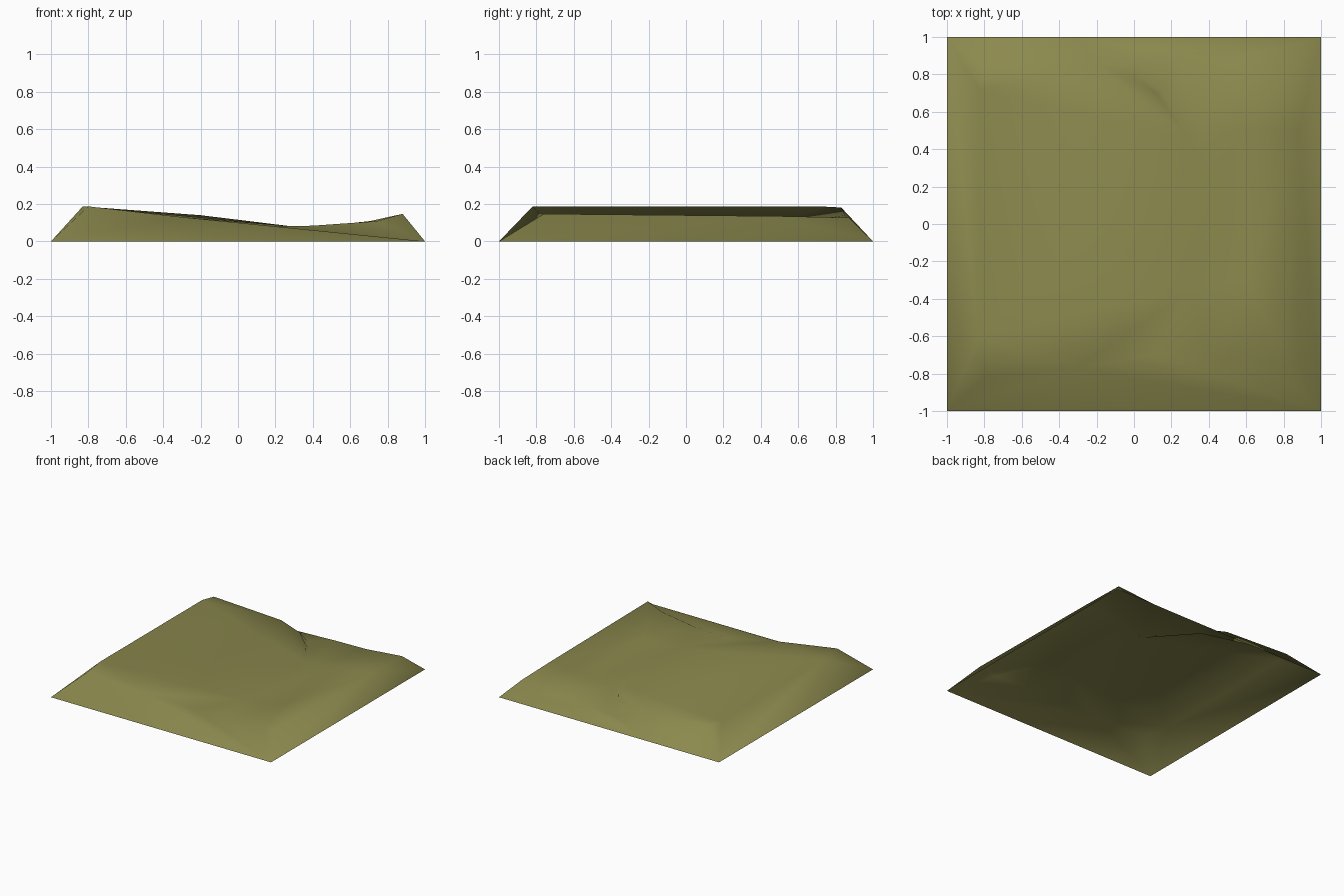
import bpy
import bmesh
from mathutils import Vector
from mathutils.geometry import delaunay_2d_cdt

if "Cube" in bpy.data.objects:
    bpy.data.objects.remove(bpy.data.objects["Cube"], do_unlink=True)

# Feature lines of the ground: outer rim, crests, spur, gully and valley floor
features = {
    "rim": [(-1, -1, 0), (1, -1, 0), (1, 1, 0), (-.31, 1, 0), (-1, 1, 0), (-1, -1, 0)],
    "front_crest": [(-.8, -.82, .187), (-.3, -.77, .13), (.1, -.7, .078),
                    (.4, -.7, .084), (.74, -.74, .108), (.88, -.76, .147)],
    "left_crest": [(.88, -.76, .147), (.88, .49, .135), (.88, .87, .127)],
    "right_crest": [(-.8, -.82, .187), (-.83, -.6, .187), (-.83, .72, .187),
                    (-.8, .83, .181)],
    "spur": [(-.8, .83, .181), (-.2, .85, .14), (0, .8, .112), (.12, .7, .092),
             (.3, .45, .079)],
    "gully": [(-.31, 1, 0), (.04, .84, .04), (.14, .72, .044), (.36, .47, .062)],
    "back_crest": [(.88, .87, .127), (.55, .88, .092), (.25, .9, .075)],
    "valley": [(.36, .47, .062), (.42, .25, .075), (.5, 0, .075), (.3, -.35, .08)],
    "bank": [(.58, .5, .088), (.6, -.3, .085), (.74, -.74, .108)],
}

# Merge shared points and collect the lines as triangulation constraints
points, edges, crease = [], [], set()
for name, line in features.items():
    ids = []
    for p in line:
        if p not in points:
            points.append(p)
        ids.append(points.index(p))
    edges += list(zip(ids, ids[1:]))
    if name == "gully":
        crease = {frozenset(e) for e in zip(ids, ids[1:])}

flat = [Vector(p[:2]) for p in points]
verts, _, faces, origin, _, _ = delaunay_2d_cdt(flat, edges, [], 0, 1e-5)

# Raise the triangulated sheet to its heights
bm = bmesh.new()
for v, src in zip(verts, origin):
    bm.verts.new((v.x, v.y, points[src[0]][2]))
bm.verts.ensure_lookup_table()
for f in faces:
    bm.faces.new([bm.verts[i] for i in f]).smooth = True
bm.normal_update()
for f in bm.faces:
    if f.normal.z < 0:
        f.normal_flip()

# The gully bottom is the only hard crease
for e in bm.edges:
    if frozenset(origin[v.index][0] for v in e.verts) in crease:
        e.smooth = False

mesh = bpy.data.meshes.new("ground_mound")
bm.to_mesh(mesh)
bm.free()
ground = bpy.data.objects.new("ground_mound", mesh)
bpy.context.collection.objects.link(ground)

# Olive grass colour
grass = bpy.data.materials.new("olive_grass")
grass.use_nodes = True
colour = (.26, .25, .075, 1)
grass.diffuse_color = colour
grass.node_tree.nodes["Principled BSDF"].inputs["Base Color"].default_value = colour
mesh.materials.append(grass)
